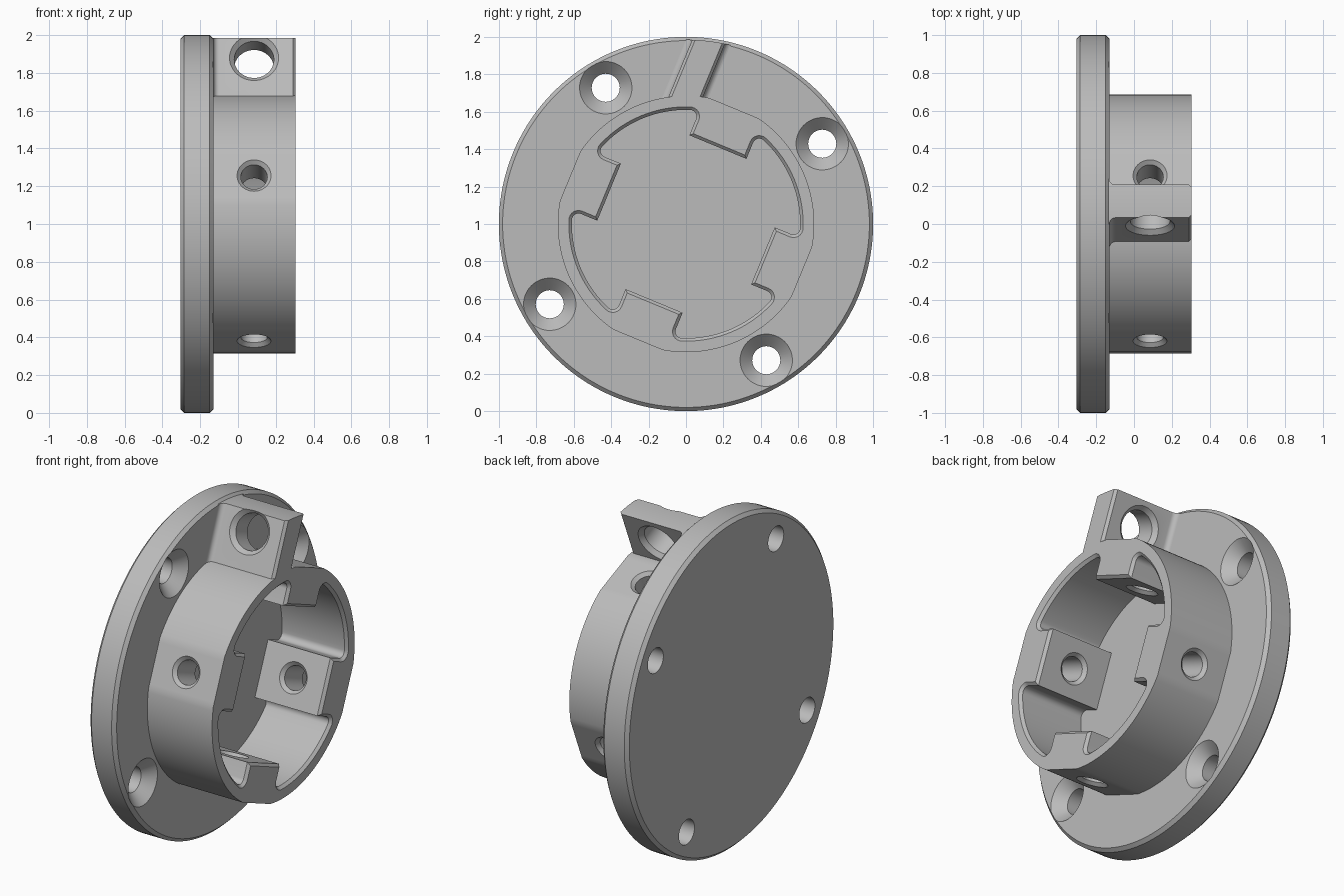
import bpy, bmesh
from math import radians, sin, cos, sqrt, atan2, pi
from mathutils import Matrix, Vector

if "Cube" in bpy.data.objects:
    bpy.data.objects.remove(bpy.data.objects["Cube"], do_unlink=True)

grey = bpy.data.materials.new("plain grey")
grey.use_nodes = True
grey.diffuse_color = (0.5, 0.5, 0.5, 1)
grey.node_tree.nodes["Principled BSDF"].inputs["Base Color"].default_value = (0.5, 0.5, 0.5, 1)

# Cyclic axis swap: local x, y, z become y, z, x
CYCLE = Matrix(((0, 0, 1, 0), (1, 0, 0, 0), (0, 1, 0, 0), (0, 0, 0, 1)))
BACK, FACE, RIM = -0.305, -0.13, 0.305
MID = 0.085          # height of the cross holes along the main axis
TILT = 67.5          # direction of the first clamping pad
PAD, HALF, BORE, FILLET = 0.445, 0.165, 0.61, 0.035
QUARTERS = [90 * k for k in range(4)]


def frame(angle):
    """Local x points radially at the angle, local z runs along the main axis."""
    return Matrix.Translation((0, 0, 1)) @ CYCLE @ Matrix.Rotation(radians(angle), 4, "Z")


def loft(name, sections, matrix):
    """Solid through (height, outline) sections with equal point counts."""
    bm = bmesh.new()
    rings = [[bm.verts.new(matrix @ Vector((x, y, h))) for x, y in pts] for h, pts in sections]
    for low, high in zip(rings, rings[1:]):
        n = len(low)
        for i in range(n):
            j = (i + 1) % n
            bm.faces.new((low[i], low[j], high[j], high[i]))
    bm.faces.new(rings[0][::-1])
    bm.faces.new(rings[-1])
    bmesh.ops.recalc_face_normals(bm, faces=bm.faces)
    mesh = bpy.data.meshes.new(name)
    bm.to_mesh(mesh)
    bm.free()
    mesh.materials.append(grey)
    obj = bpy.data.objects.new(name, mesh)
    bpy.context.collection.objects.link(obj)
    return obj


def circle(r, n=48):
    return [(r * cos(2 * pi * i / n), r * sin(2 * pi * i / n)) for i in range(n)]


def turned(name, profile, matrix, n=48):
    return loft(name, [(h, circle(r, n)) for h, r in profile], matrix)


def combine(obj, cutter, operation="DIFFERENCE"):
    mod = obj.modifiers.new("cut", "BOOLEAN")
    mod.object, mod.operation, mod.solver = cutter, operation, "EXACT"
    bpy.context.view_layer.objects.active = obj
    bpy.ops.object.modifier_apply(modifier=mod.name)
    bpy.data.objects.remove(cutter, do_unlink=True)


def collar_outline(radius=0.685, flat=0.67):
    """Circle with four narrow flats, one outside each pad."""
    pts = []
    for i in range(180):
        a = radians(2 * i)
        off = (a + pi / 4) % (pi / 2) - pi / 4
        r = min(radius, flat / cos(off))
        pts.append((r * cos(a), r * sin(a)))
    return pts


def cavity_outline(grow=0.0):
    """Round bore with four square pads standing inwards."""
    f = FILLET + grow
    r, half = BORE + grow, HALF - grow
    cy = half + f
    cx = sqrt((r - f) ** 2 - cy ** 2)
    end = atan2(cy, cx)
    pts = [(PAD + grow, half)]
    for i in range(9):
        a = -pi / 2 + (end + pi / 2) * i / 8
        pts.append((cx + f * cos(a), cy + f * sin(a)))
    for i in range(1, 12):
        a = end + (pi / 4 - end) * i / 12
        pts.append((r * cos(a), r * sin(a)))
    quarter = pts + [(r * cos(pi / 4), r * sin(pi / 4))] + [(y, x) for x, y in pts[::-1]]
    out = []
    for _ in QUARTERS:
        out += quarter
        quarter = [(-y, x) for x, y in quarter]
    return out


# Mounting plate with chamfered edges and countersunk screw holes
plate = turned("mounting_plate", [(BACK, 0.98), (BACK + 0.02, 1), (FACE - 0.02, 1), (FACE, 0.98)],
               frame(0), 160)
for q in QUARTERS:
    hole = [(BACK - 0.05, 0.075), (FACE - 0.065, 0.075), (FACE, 0.14), (FACE + 0.03, 0.17)]
    combine(plate, turned("cutter", hole, frame(30.5 + q) @ Matrix.Translation((0.845, 0, 0))))

# Collar with padded bore, chamfered rim and four radial holes
collar = loft("collar", [(FACE, collar_outline()), (RIM, collar_outline())], frame(TILT))
c = 0.016
combine(collar, loft("cutter", [(FACE - 0.05, cavity_outline()), (RIM - c, cavity_outline()),
                                (RIM, cavity_outline(c)), (RIM + c, cavity_outline(2 * c))],
                     frame(TILT)))
for q in QUARTERS:
    hole = [(0.42, 0.115), (0.465, 0.07), (0.65, 0.07), (0.70, 0.12)]
    combine(collar, turned("cutter", hole,
                           frame(TILT + q) @ CYCLE @ Matrix.Translation((0, MID, 0))))

# Tab with a filleted root, trimmed to the plate edge and the collar
side = [(0.115, FACE - 0.01)]
for i in range(7):
    a = pi / 2 * i / 6
    side.append((0.115 - 0.03 * sin(a), FACE + 0.03 - 0.03 * cos(a)))
side += [(0.085, RIM - 0.015), (0.07, RIM)]
outline = side + [(-x, y) for x, y in side[::-1]]
offset = 0.261
tab = loft("tab", [(0.5, outline), (1.1, outline)],
           frame(TILT) @ CYCLE @ Matrix.Translation((offset, 0, 0)))
combine(tab, turned("cutter", [(-1, 0.985), (1, 0.985)], frame(0), 160), "INTERSECT")
combine(tab, turned("cutter", [(-1, 0.65), (1, 0.65)], frame(0), 160))
hole = [(-0.105, 0.15), (-0.06, 0.105), (0.06, 0.105), (0.105, 0.15)]
combine(tab, turned("cutter", hole,
                    frame(TILT) @ CYCLE @ CYCLE @ Matrix.Translation((MID, 0.809, offset))))

# Smooth the round walls and keep the edges crisp
bpy.ops.object.select_all(action="DESELECT")
for obj in (plate, collar, tab):
    obj.select_set(True)
bpy.context.view_layer.objects.active = plate
bpy.ops.object.shade_smooth_by_angle(angle=radians(25))
